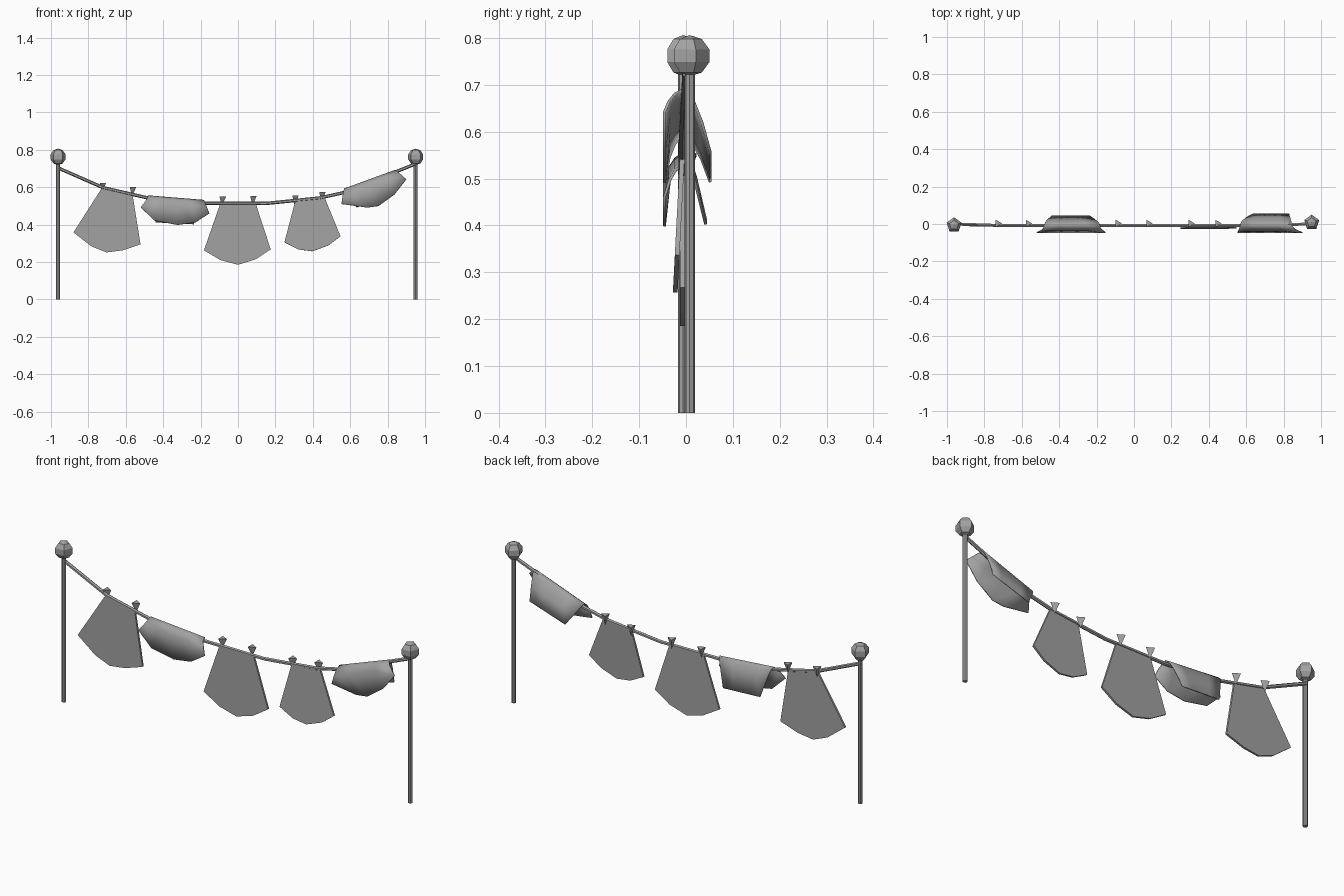
import bpy, bmesh, math
from mathutils import Vector

cube = bpy.data.objects.get("Cube")
if cube:
    bpy.data.objects.remove(cube, do_unlink=True)

GREY = (0.36, 0.36, 0.36, 1)
grey = bpy.data.materials.new("mid_grey")
grey.use_nodes = True
grey.diffuse_color = GREY
grey.node_tree.nodes["Principled BSDF"].inputs["Base Color"].default_value = GREY


def finish(name, bm):
    bmesh.ops.recalc_face_normals(bm, faces=bm.faces)
    mesh = bpy.data.meshes.new(name)
    bm.to_mesh(mesh)
    bm.free()
    mesh.materials.append(grey)
    obj = bpy.data.objects.new(name, mesh)
    bpy.context.collection.objects.link(obj)
    return obj


def thicken(obj, amount):
    mod = obj.modifiers.new("thickness", 'SOLIDIFY')
    mod.thickness = amount
    mod.offset = 0


def pole(side, x, y):
    bm = bmesh.new()
    bmesh.ops.create_cone(bm, cap_ends=True, segments=8, radius1=0.011, radius2=0.011, depth=0.73)
    bmesh.ops.translate(bm, verts=bm.verts, vec=(x, y, 0.365))
    finish(side + "_pole", bm)
    # Faceted knob on top
    bm = bmesh.new()
    bmesh.ops.create_uvsphere(bm, u_segments=5, v_segments=5, radius=0.044)
    bmesh.ops.translate(bm, verts=bm.verts, vec=(x, y, 0.762))
    finish(side + "_knob", bm)


pole("right", -0.962, -0.006)
pole("left", 0.95, 0.008)

# Sagging rope
ROPE = [(-0.962, 0.703), (-0.72, 0.597), (-0.48, 0.542), (-0.18, 0.514),
        (0.15, 0.513), (0.435, 0.542), (0.57, 0.572), (0.95, 0.725)]
bm = bmesh.new()
rings = []
for i, (x, z) in enumerate(ROPE):
    a, b = ROPE[max(i - 1, 0)], ROPE[min(i + 1, len(ROPE) - 1)]
    along = Vector((b[0] - a[0], 0, b[1] - a[1])).normalized()
    up = Vector((-along.z, 0, along.x))
    centre = Vector((x, -0.008 if 0 < i < len(ROPE) - 1 else 0, z))
    ring = []
    for k in range(6):
        t = math.tau * k / 6
        ring.append(bm.verts.new(centre + 0.009 * (math.cos(t) * up + Vector((0, math.sin(t), 0)))))
    rings.append(ring)
for r, s in zip(rings, rings[1:]):
    for k in range(6):
        bm.faces.new((r[k], r[k - 1], s[k - 1], s[k]))
bm.faces.new(rings[0])
bm.faces.new(rings[-1])
finish("rope", bm)


# Hanging flags: outline in x, z and the y of the bottom edge
def flag(name, outline, low_y):
    bm = bmesh.new()
    top, low = max(z for x, z in outline), min(z for x, z in outline)
    bm.faces.new([bm.verts.new((x, -0.008 + (low_y + 0.008) * (top - z) / (top - low), z))
                  for x, z in outline])
    thicken(finish(name, bm), 0.01)


flag("right_flag", [(-0.725, 0.6), (-0.564, 0.561), (-0.521, 0.294), (-0.618, 0.262),
                    (-0.703, 0.251), (-0.783, 0.283), (-0.88, 0.358)], -0.008)
flag("middle_flag", [(-0.094, 0.515), (0.094, 0.515), (0.175, 0.267), (0.094, 0.214),
                     (0, 0.185), (-0.094, 0.21), (-0.182, 0.262)], -0.008)
flag("left_flag", [(0.307, 0.53), (0.463, 0.545), (0.548, 0.337), (0.484, 0.289),
                   (0.398, 0.257), (0.323, 0.267), (0.248, 0.305)], -0.023)


# Cloths folded over the rope: straight rows from the back hem to the front, then a curved hem
def draped_cloth(name, rows, hem):
    bm = bmesh.new()
    grid = []
    n = len(hem)
    for y, a, b in rows:
        a, b = Vector((a[0], y, a[1])), Vector((b[0], y, b[1]))
        grid.append([bm.verts.new(a.lerp(b, i / (n - 1))) for i in range(n)])
    grid.append([bm.verts.new((x, -0.046, z)) for x, z in hem])
    for r, s in zip(grid, grid[1:]):
        for i in range(n - 1):
            bm.faces.new((r[i], r[i + 1], s[i + 1], s[i]))
    for f in bm.faces:
        f.smooth = True
    thicken(finish(name, bm), 0.006)


draped_cloth("right_draped_cloth", [
    (0.042, (-0.44, 0.412), (-0.236, 0.402)),
    (0.02, (-0.465, 0.505), (-0.205, 0.49)),
    (0.008, (-0.475, 0.54), (-0.19, 0.52)),
    (-0.006, (-0.48, 0.553), (-0.182, 0.529)),
    (-0.022, (-0.484, 0.543), (-0.178, 0.518)),
    (-0.034, (-0.495, 0.525), (-0.168, 0.498))],
    [(-0.52, 0.492), (-0.447, 0.422), (-0.323, 0.398), (-0.227, 0.412), (-0.153, 0.46)])
draped_cloth("left_draped_cloth", [
    (0.052, (0.634, 0.492), (0.83, 0.555)),
    (0.034, (0.6, 0.54), (0.835, 0.62)),
    (0.012, (0.575, 0.58), (0.842, 0.675)),
    (-0.006, (0.568, 0.59), (0.842, 0.69)),
    (-0.024, (0.564, 0.575), (0.855, 0.68)),
    (-0.036, (0.558, 0.545), (0.875, 0.665))],
    [(0.553, 0.51), (0.69, 0.491), (0.751, 0.499), (0.837, 0.561), (0.9, 0.642)])

# Wedge pegs, point down
for i, (x, top) in enumerate([(-0.728, 0.623), (-0.567, 0.6), (-0.087, 0.549),
                              (0.077, 0.552), (0.302, 0.555), (0.446, 0.573)]):
    bm = bmesh.new()
    bmesh.ops.create_cone(bm, cap_ends=True, segments=3, radius1=0, radius2=0.023, depth=0.05)
    # Turn one corner to the left
    corner = max(bm.verts, key=lambda v: v.co.xy.length).co
    turn = -math.atan2(corner.y, corner.x)
    for v in bm.verts:
        r, a = v.co.xy.length, math.atan2(v.co.y, v.co.x) + turn
        v.co = (x + r * math.cos(a), 0.003 + r * math.sin(a), top - 0.025 + v.co.z)
    bmesh.ops.remove_doubles(bm, verts=bm.verts, dist=0.0005)
    finish("peg_%d" % (i + 1), bm)
